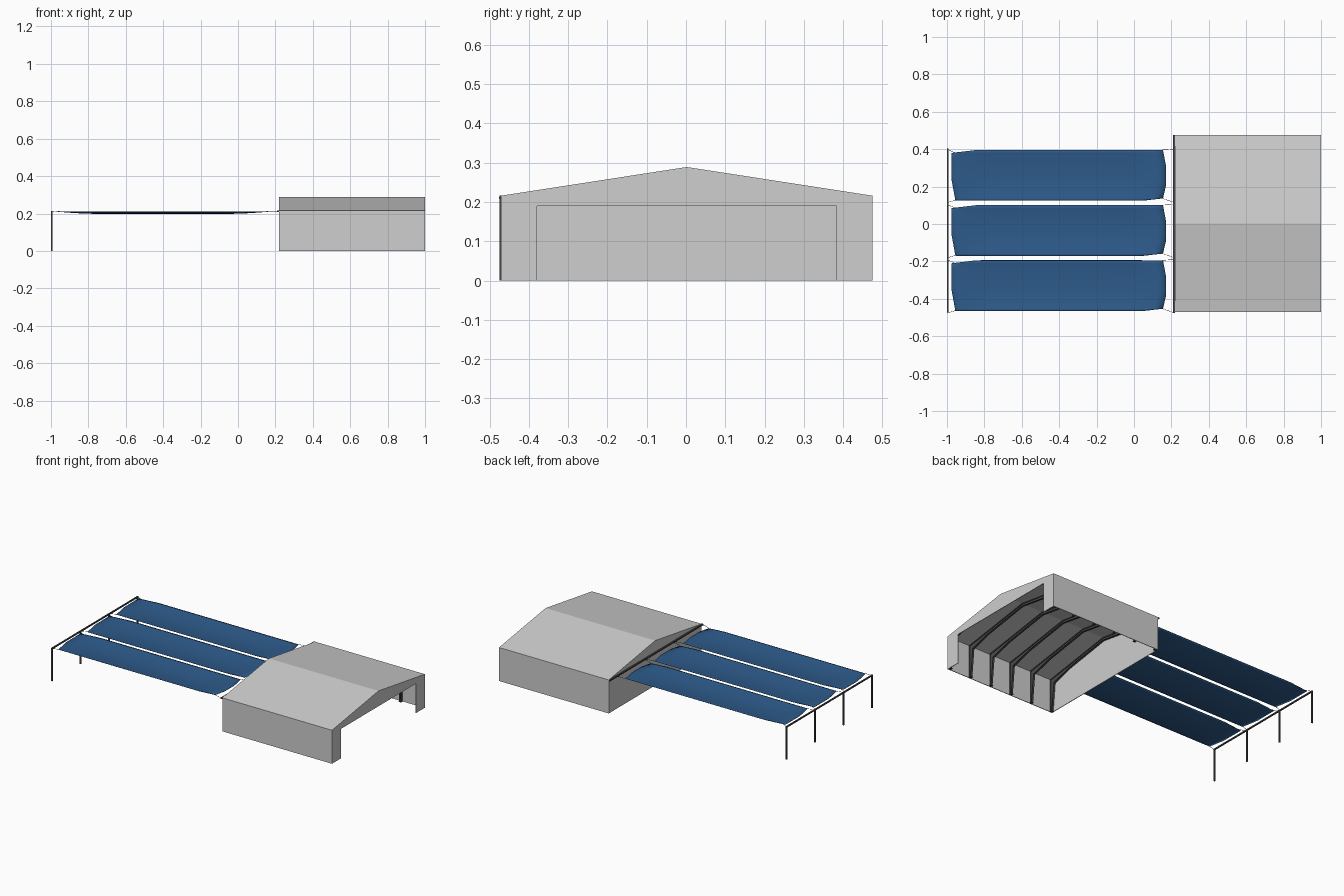
import bpy, bmesh, math
from mathutils import Vector

if "Cube" in bpy.data.objects:
    bpy.data.objects.remove(bpy.data.objects["Cube"])


def mat(name, rgb):
    m = bpy.data.materials.new(name)
    m.diffuse_color = (*rgb, 1)
    m.use_nodes = True
    m.node_tree.nodes["Principled BSDF"].inputs["Base Color"].default_value = m.diffuse_color
    return m


CLADDING = mat("light grey cladding", (0.62, 0.62, 0.62))
STEEL = mat("dark steel", (0.07, 0.07, 0.07))
FABRIC = mat("blue fabric", (0.027, 0.105, 0.26))

X0, X1 = 0.218, 1.0            # shed ends
YC, HALF = 0.002, 0.473        # shed centre line and half width
EAVE, RIDGE = 0.216, 0.289
T = 0.004                      # sheet thickness


def make(name, bm, material):
    bmesh.ops.recalc_face_normals(bm, faces=bm.faces)
    me = bpy.data.meshes.new(name)
    bm.to_mesh(me)
    bm.free()
    me.materials.append(material)
    ob = bpy.data.objects.new(name, me)
    bpy.context.collection.objects.link(ob)
    return ob


def add_prism(bm, pts, xa, xb):
    """Extrude a (y, z) outline from xa to xb."""
    face = bm.faces.new([bm.verts.new((xa, y, z)) for y, z in pts])
    ext = bmesh.ops.extrude_face_region(bm, geom=[face])["geom"]
    moved = [v for v in ext if isinstance(v, bmesh.types.BMVert)]
    bmesh.ops.translate(bm, verts=moved, vec=(xb - xa, 0, 0))


def add_box(bm, lo, hi):
    add_prism(bm, [(lo[1], lo[2]), (hi[1], lo[2]), (hi[1], hi[2]), (lo[1], hi[2])], lo[0], hi[0])


def add_rod(bm, a, b, r):
    a, b = Vector(a), Vector(b)
    d = b - a
    m = d.to_track_quat('Z', 'Y').to_matrix().to_4x4()
    m.translation = (a + b) / 2
    bmesh.ops.create_cone(bm, cap_ends=True, segments=6, radius1=r, radius2=r,
                          depth=d.length, matrix=m)


# Shed shell: side walls and pitched roof as one thin profile
outer = [(-HALF, 0), (-HALF, EAVE), (0, RIDGE), (HALF, EAVE), (HALF, 0)]
inner = [(HALF - T, 0), (HALF - T, EAVE - T), (0, RIDGE - T), (T - HALF, EAVE - T), (T - HALF, 0)]
bm = bmesh.new()
add_prism(bm, [(YC + y, z) for y, z in outer + inner], X0, X1)
make("shed_walls_and_roof", bm, CLADDING)

# Closed gable towards the canopy
bm = bmesh.new()
add_prism(bm, [(YC + y, z) for y, z in inner], X0, X0 + T)
make("closed_gable", bm, CLADDING)

# Open gable with the wide doorway
DW, DH = 0.381, 0.19
bm = bmesh.new()
door = [(-DW, 0), (-DW, DH), (DW, DH), (DW, 0)]
add_prism(bm, [(YC + y, z) for y, z in inner[:4] + inner[4:] + door], X1 - T, X1)
make("door_gable", bm, CLADDING)

# Tapered I-section portal frames inside the shed
out_c = [(HALF - T, 0), (HALF - T, EAVE - T), (0, RIDGE - T - 0.001)]
in_c = [(HALF - 0.016, 0), (HALF - 0.034, EAVE - 0.036), (HALF - 0.17, EAVE + 0.004), (0, RIDGE - 0.02)]
FT, FW = 0.003, 0.006          # flange thickness and half width
for i in range(6):
    x = X0 + 0.012 + i * (X1 - X0 - 0.024) / 5
    bm = bmesh.new()
    for s in (-1, 1):
        def P(p, dy=0, dz=0):
            return (YC + s * (p[0] + dy), p[1] + dz)
        add_prism(bm, [P(p) for p in out_c + in_c[::-1]], x - 0.001, x + 0.001)
        for path in (out_c, in_c):
            for k, (a, b) in enumerate(zip(path, path[1:])):
                # columns thicken inwards, rafters thicken downwards
                off = (-FT, 0) if k == 0 else (0, -FT)
                add_prism(bm, [P(a), P(b), P(b, *off), P(a, *off)], x - FW, x + FW)
        ya, yb = sorted((YC + s * (HALF - T), YC + s * (HALF - 0.022)))
        add_box(bm, (x - 0.008, ya, 0), (x + 0.008, yb, 0.003))
    make("portal_frame", bm, STEEL)

# Canopy posts with the end beam
POSTS = [-0.47 + 0.29 * i for i in range(4)]
bm = bmesh.new()
for y in POSTS:
    add_box(bm, (-1, y - 0.004, 0), (-0.992, y + 0.004, 0.206))
make("canopy_posts", bm, STEEL)
bm = bmesh.new()
add_box(bm, (-1, POSTS[0] - 0.004, 0.205), (-0.992, POSTS[-1] + 0.004, 0.213))
make("canopy_end_beam", bm, STEEL)

# Beam on the shed that carries the other canopy end
bm = bmesh.new()
add_box(bm, (X0 - 0.009, -0.475, 0.208), (X0, 0.475, 0.217))
make("shed_side_beam", bm, STEEL)

# Sagging fabric strips: outline is cut by interpolating the two end edges
LEFT = [(0.125, -0.955), (0.235, -0.975), (0.38, -0.975), (0.396, -0.84)]
RIGHT = [(0.125, 0.05), (0.137, 0.155), (0.21, 0.172), (0.305, 0.172), (0.396, 0.155)]
EDGE_Z = 0.212


def lerp(table, y):
    for (ya, xa), (yb, xb) in zip(table, table[1:]):
        if y <= yb + 1e-6:
            return xa + (xb - xa) * (y - ya) / (yb - ya)
    return table[-1][1]


ROWS = [0.125, 0.137, 0.17, 0.21, 0.235, 0.27, 0.305, 0.345, 0.38, 0.396]
N = 24
for i in range(3):
    dy = -0.295 * i
    bm = bmesh.new()
    grid = []
    for y in ROWS:
        xa, xb = lerp(LEFT, y), lerp(RIGHT, y)
        v = (y - 0.2605) / 0.1355
        row = []
        for k in range(N + 1):
            x = xa + (xb - xa) * k / N
            ends = max(0, min(1, (x + 0.975) / 0.22, (0.172 - x) / 0.22))
            z = EDGE_Z - 0.012 * (1 - v * v) * math.sin(ends * math.pi / 2)
            row.append(bm.verts.new((x, y + dy, z)))
        grid.append(row)
    for r0, r1 in zip(grid, grid[1:]):
        for k in range(N):
            bm.faces.new((r0[k], r0[k + 1], r1[k + 1], r1[k]))
    for f in bm.faces:
        f.smooth = True
    ob = make("fabric_strip", bm, FABRIC)
    sol = ob.modifiers.new("thickness", 'SOLIDIFY')
    sol.thickness = 0.0015

    # Tie cables at the strip corners
    bm = bmesh.new()
    for y, yo in ((0.137, 0.115), (0.396, 0.4)):
        add_rod(bm, (0.153, y + dy, EDGE_Z), (X0 - 0.004, yo + dy, 0.212), 0.0012)
    for y, yo in ((0.127, 0.115), (0.38, 0.398)):
        add_rod(bm, (-0.955, y + dy, EDGE_Z), (-0.996, yo + dy, 0.21), 0.0012)
    make("tie_cables", bm, STEEL)
